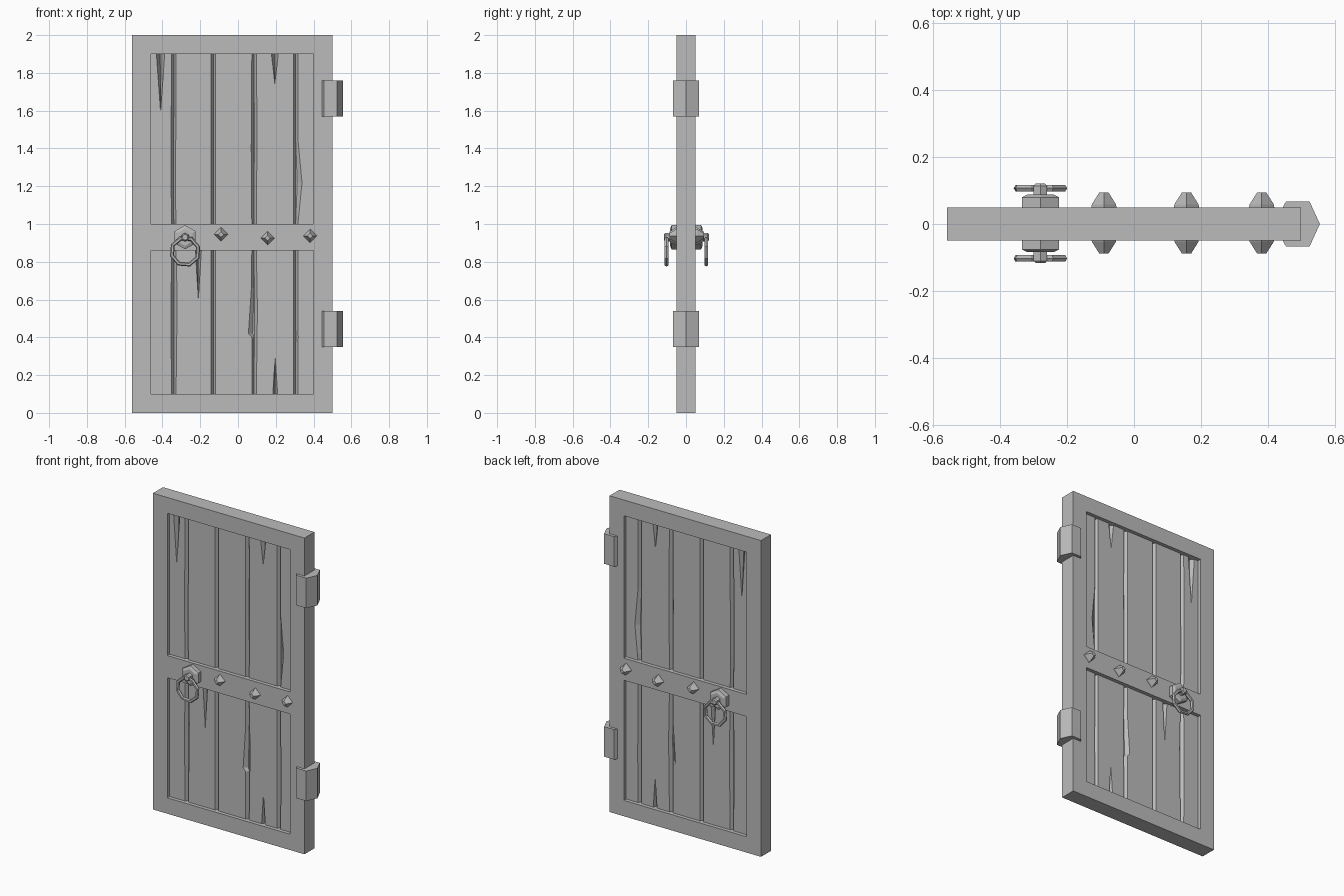
import bpy
import bmesh
from math import cos, sin, pi, radians

if "Cube" in bpy.data.objects:
    bpy.data.objects.remove(bpy.data.objects["Cube"], do_unlink=True)

grey = bpy.data.materials.new("plain grey")
grey.use_nodes = True
COLOUR = (0.5, 0.5, 0.5, 1)
grey.diffuse_color = COLOUR
grey.node_tree.nodes["Principled BSDF"].inputs["Base Color"].default_value = COLOUR


def finish(bm, name, mirror=False, shift=0.0):
    """Turn a bmesh into an object, optionally mirrored front to back."""
    bmesh.ops.recalc_face_normals(bm, faces=bm.faces[:])
    mesh = bpy.data.meshes.new(name)
    bm.to_mesh(mesh)
    bm.free()
    mesh.materials.append(grey)
    obj = bpy.data.objects.new(name, mesh)
    bpy.context.collection.objects.link(obj)
    obj.location.y = shift
    if mirror:
        mod = obj.modifiers.new("front_to_back", 'MIRROR')
        mod.use_axis = (False, True, False)
        mod.use_mirror_merge = False
    return obj


def loft(bm, rings):
    """Skin closed rings of equal length and cap both ends."""
    loops = [[bm.verts.new(p) for p in ring] for ring in rings]
    n = len(loops[0])
    for a, b in zip(loops, loops[1:]):
        for i in range(n):
            j = (i + 1) % n
            bm.faces.new((a[i], a[j], b[j], b[i]))
    bm.faces.new(loops[0])
    bm.faces.new(loops[-1])


def ngon(x, z, y, radius, sides, turn=0.0):
    return [(x + radius * cos(turn + 2 * pi * i / sides), y,
             z + radius * sin(turn + 2 * pi * i / sides)) for i in range(sides)]


# Frame: a grid of cells with the two panel openings left out
xs = [-0.56, -0.46, 0.40, 0.50]
zs = [0, 0.10, 0.86, 1.0, 1.90, 2.0]
bm = bmesh.new()
grid = [[bm.verts.new((x, -0.05, z)) for z in zs] for x in xs]
for i in range(3):
    for k in range(5):
        if i == 1 and k in (1, 3):
            continue
        bm.faces.new((grid[i][k], grid[i + 1][k], grid[i + 1][k + 1], grid[i][k + 1]))
ext = bmesh.ops.extrude_face_region(bm, geom=bm.faces[:])
bmesh.ops.translate(bm, vec=(0, 0.1, 0),
                    verts=[v for v in ext["geom"] if isinstance(v, bmesh.types.BMVert)])
finish(bm, "door_frame")

# Core behind the planks
bm = bmesh.new()
loft(bm, [[(-0.5, y, 0.05), (0.45, y, 0.05), (0.45, y, 1.95), (-0.5, y, 1.95)]
          for y in (-0.008, 0.008)])
finish(bm, "panel_core")

FACE, DEEP, GAP = -0.027, -0.008, 0.012
seams = [-0.46, -0.34, -0.13, 0.085, 0.305, 0.40]


def plank(name, i, low, high, top_crack=None, base_crack=None, left=(), right=()):
    """Plank with chamfered sides; cracks are (x, tip z, half width)."""
    x0, x1 = seams[i], seams[i + 1]
    g0, g1 = (GAP if i else 0), (GAP if i < 4 else 0)
    pts = [(x0 + g0, low, x0, low)]          # face x, z then deep x, z
    if base_crack:
        x, tip, w = base_crack
        pts += [(x - w, low, x - 0.002, low), (x, tip, x, tip - 0.02),
                (x + w, low, x + 0.002, low)]
    pts.append((x1 - g1, low, x1, low))
    pts += [(x1 - g1 - d, z, x1 - d * 0.4, z) for d, z in right]
    pts.append((x1 - g1, high, x1, high))
    if top_crack:
        x, tip, w = top_crack
        pts += [(x + w, high, x + 0.002, high), (x, tip, x, tip + 0.02),
                (x - w, high, x - 0.002, high)]
    pts.append((x0 + g0, high, x0, high))
    pts += [(x0 + g0 + d, z, x0 + d * 0.4, z) for d, z in left]
    bm = bmesh.new()
    loft(bm, [[(p[0], FACE, p[1]) for p in pts], [(p[2], DEEP, p[3]) for p in pts]])
    finish(bm, name, mirror=True)


# Planks, each with its own cracks and worn edges
upper = [dict(top_crack=(-0.41, 1.59, 0.022), right=[(0.003, 1.3)]),
         dict(left=[(0.0, 1.6), (-0.004, 1.2)]),
         dict(right=[(0.003, 1.4)]),
         dict(top_crack=(0.195, 1.74, 0.018), left=[(0.004, 1.5)]),
         dict(left=[(0.0, 1.45), (0.022, 1.22), (0.004, 1.04)])]
lower = [dict(right=[(0.003, 0.5)]),
         dict(top_crack=(-0.21, 0.60, 0.016), left=[(0.006, 0.6)]),
         dict(base_crack=None, right=[(0.0, 0.40), (0.018, 0.42), (0.002, 0.66)]),
         dict(base_crack=(0.197, 0.29, 0.013), left=[(0.006, 0.55)]),
         dict(left=[(0.002, 0.4)])]
for i in range(5):
    plank(f"upper_plank_{i + 1}", i, 1.0, 1.9, **upper[i])
    plank(f"lower_plank_{i + 1}", i, 0.1, 0.86, **lower[i])

# Studs on the middle rail
for n, (x, z) in enumerate([(-0.09, 0.945), (0.157, 0.925), (0.382, 0.937)]):
    bm = bmesh.new()
    loft(bm, [ngon(x, z, y, r, 4) for y, r in ((-0.045, 0.038), (-0.056, 0.036), (-0.091, 0.014))])
    finish(bm, f"stud_{n + 1}", mirror=True, shift=0.003)

# Handle: plate, loop and pull ring on both sides
HX = -0.28
bm = bmesh.new()
loft(bm, [ngon(HX, 0.93, y, r, 6, pi / 2)
          for y, r in ((-0.045, 0.064), (-0.078, 0.064), (-0.086, 0.046))])
finish(bm, "handle_plate", mirror=True, shift=0.002)

bm = bmesh.new()
loft(bm, [ngon(HX, 0.93, y, r, 6, pi / 2)
          for y, r in ((-0.08, 0.023), (-0.112, 0.023), (-0.119, 0.016))])
finish(bm, "handle_loop", mirror=True, shift=0.002)

SIDES, MINOR = 8, 6
bm = bmesh.new()
hoops = []
for i in range(SIDES):
    a = 2 * pi * i / SIDES + radians(18)
    hoop = []
    for j in range(MINOR):
        b = 2 * pi * j / MINOR
        r = 0.073 + 0.011 * cos(b)
        hoop.append(bm.verts.new((HX + r * cos(a), -0.105 + 0.011 * sin(b), 0.855 + r * sin(a))))
    hoops.append(hoop)
for i in range(SIDES):
    p, q = hoops[i], hoops[(i + 1) % SIDES]
    for j in range(MINOR):
        k = (j + 1) % MINOR
        bm.faces.new((p[j], p[k], q[k], q[j]))
finish(bm, "pull_ring", mirror=True, shift=0.002)

# Hinges wrapped round the edge
half = [(0.445, 0.05), (0.455, 0.068), (0.525, 0.068)]
outline = half + [(0.556, 0)] + [(x, -y) for x, y in reversed(half)]
for name, z0 in (("upper_hinge", 1.57), ("lower_hinge", 0.35)):
    bm = bmesh.new()
    loft(bm, [[(x, y, z) for x, y in outline] for z in (z0, z0 + 0.19)])
    finish(bm, name)
